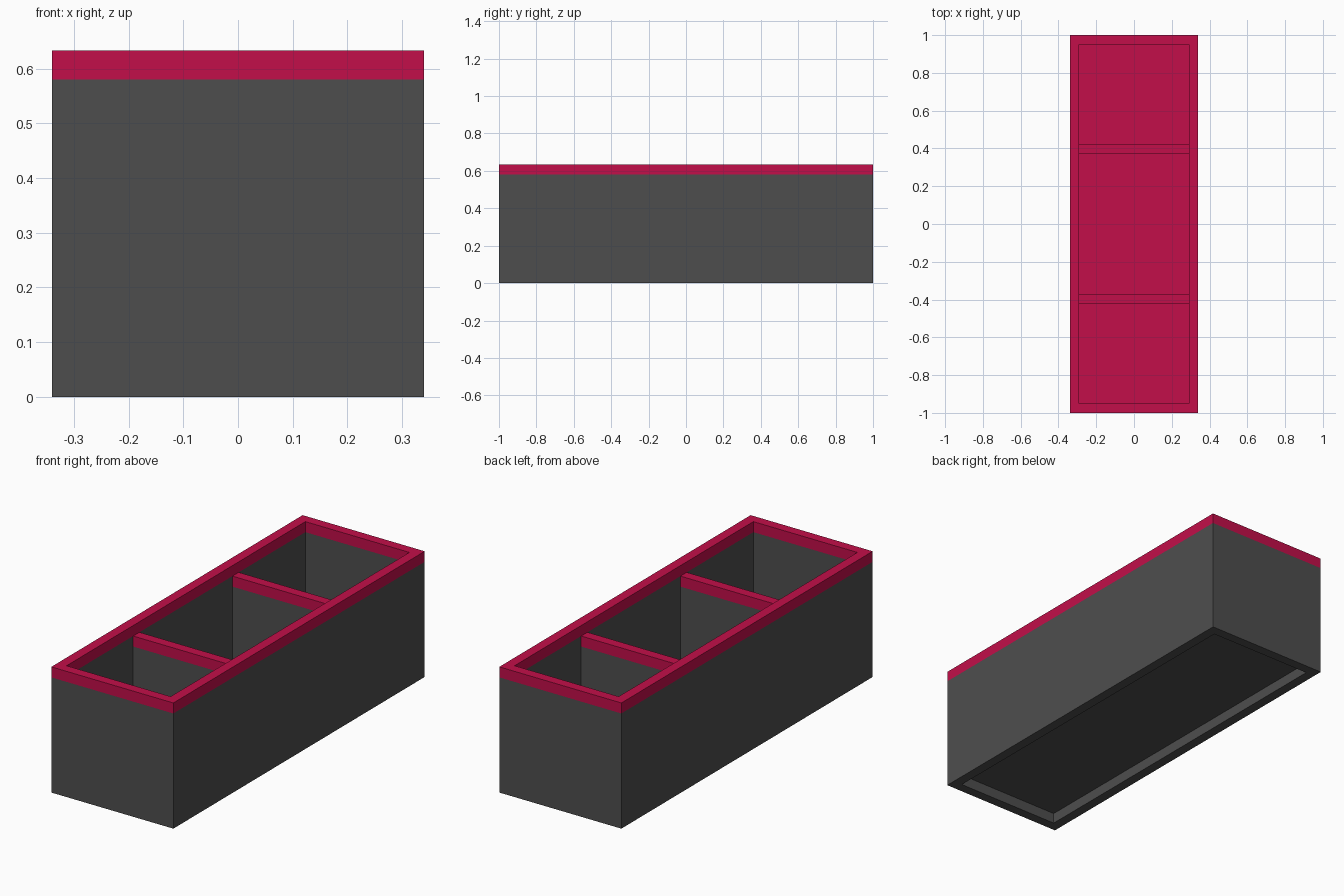
import bpy, bmesh

if "Cube" in bpy.data.objects:
    bpy.data.objects.remove(bpy.data.objects["Cube"])

HX, HY, H, T = 0.34, 1.0, 0.633, 0.053   # half sizes, height, board thickness
IX, IY = HX - 0.05, HY - 0.05            # inner half sizes
FLOOR = 2 * T                            # top of the floor


def material(name, rgb):
    m = bpy.data.materials.new(name)
    m.diffuse_color = (*rgb, 1)
    m.use_nodes = True
    m.node_tree.nodes["Principled BSDF"].inputs["Base Color"].default_value = m.diffuse_color
    return m


GREY = material("dark grey", (0.076, 0.076, 0.076))
RED = material("crimson", (0.54, 0.0045, 0.067))


def finish(name, bm, is_red):
    """Recalculate normals, colour faces by a rule and link the object."""
    bmesh.ops.recalc_face_normals(bm, faces=bm.faces)
    for f in bm.faces:
        f.material_index = int(is_red(f))
    me = bpy.data.meshes.new(name)
    bm.to_mesh(me)
    bm.free()
    me.materials.append(GREY)
    me.materials.append(RED)
    ob = bpy.data.objects.new(name, me)
    bpy.context.collection.objects.link(ob)


def skin(bm, loops):
    """Join successive four-point loops with quads."""
    rings = [[bm.verts.new(p) for p in loop] for loop in loops]
    for a, b in zip(rings, rings[1:]):
        for i in range(4):
            j = (i + 1) % 4
            bm.faces.new((a[i], a[j], b[j], b[i]))
    return rings


def rect(x, y, z):
    return [(-x, -y, z), (x, -y, z), (x, y, z), (-x, y, z)]


# Box: recessed underside, outer walls, rim, inner walls and floor
bm = bmesh.new()
rings = skin(bm, [rect(IX, IY, T), rect(IX, IY, 0), rect(HX, HY, 0),
                  rect(HX, HY, H - T), rect(HX, HY, H),
                  rect(IX, IY, H), rect(IX, IY, H - T), rect(IX, IY, FLOOR)])
bm.faces.new(rings[0])
bm.faces.new(rings[-1])
# red rim band and red floor lining
finish("planter_box", bm, lambda f: f.calc_center_median().z > H - T
       or (f.normal.z > 0.5))

# Two dividers, a little lower than the rim, with red caps
for side, name in ((-1, "front_divider"), (1, "back_divider")):
    bm = bmesh.new()
    top = H - T
    y0, y1 = sorted((side * 0.37, side * 0.42))
    profile = [(y0, FLOOR), (y0, top - T), (y0, top),
               (y1, top), (y1, top - T), (y1, FLOOR)]
    ends = [[bm.verts.new((x, y, z)) for y, z in profile] for x in (-IX, IX)]
    for i in range(5):
        bm.faces.new((ends[0][i], ends[0][i + 1], ends[1][i + 1], ends[1][i]))
    finish(name, bm, lambda f: f.calc_center_median().z > top - T)
    # open strip: make sure the cap faces up
    me = bpy.data.objects[name].data
    if me.polygons[2].normal.z < 0:
        me.flip_normals()
